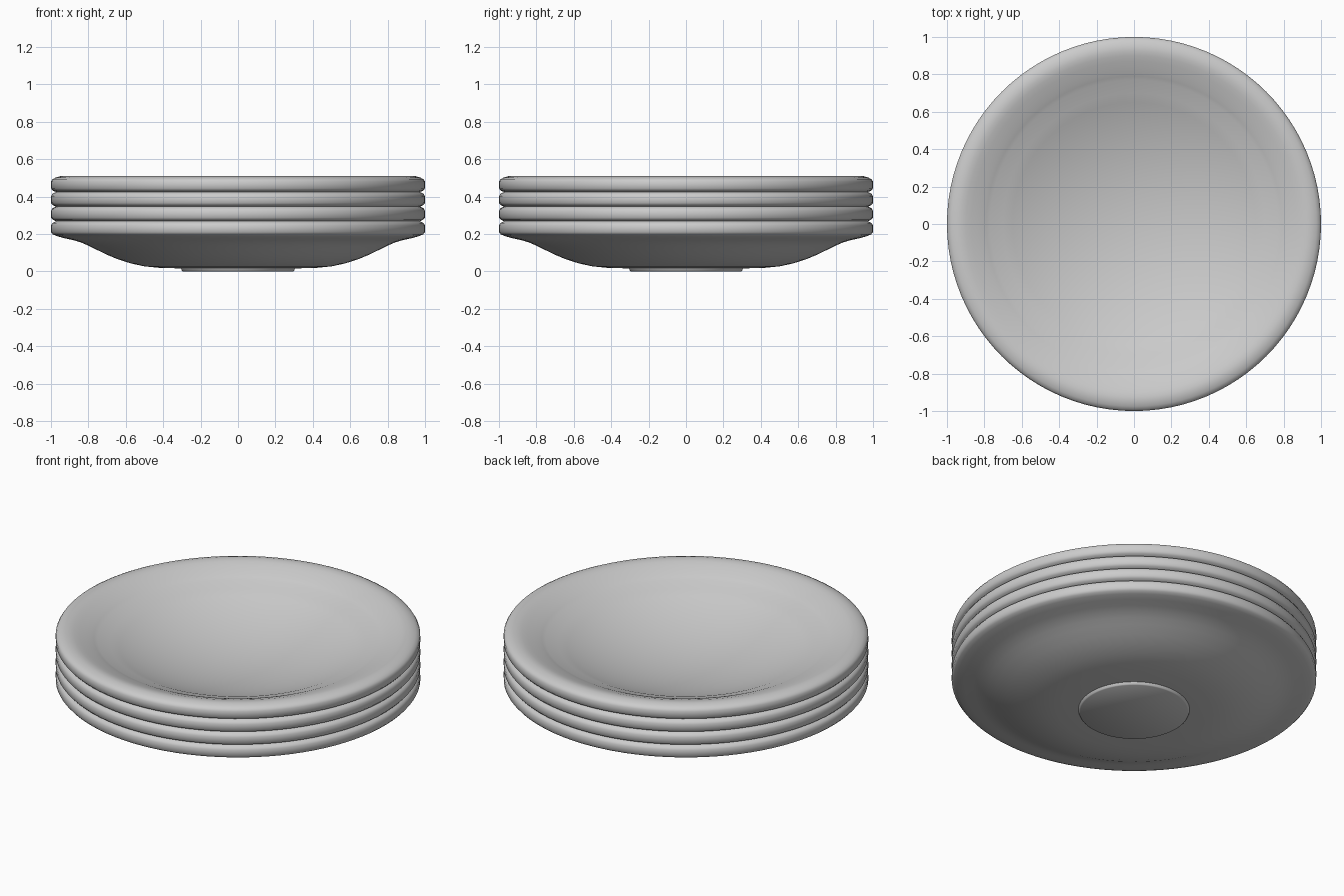
import bpy, bmesh, math

if "Cube" in bpy.data.objects:
    bpy.data.objects.remove(bpy.data.objects["Cube"])

SEGMENTS = 96
SPACING = 0.078

# Half cross-section (radius, height): foot, underside, lip, rim
profile = [(0.0, 0.0), (0.295, 0.0), (0.30, 0.004), (0.305, 0.016), (0.42, 0.019),
           (0.50, 0.027), (0.57, 0.042), (0.64, 0.064), (0.70, 0.089),
           (0.76, 0.118), (0.80, 0.138), (0.84, 0.155), (0.88, 0.167),
           (0.93, 0.178), (0.97, 0.189), (0.99, 0.198), (1.0, 0.210),
           (1.0, 0.246), (0.992, 0.259), (0.975, 0.268), (0.95, 0.275),
           (0.925, 0.275), (0.90, 0.270), (0.87, 0.260), (0.84, 0.249),
           (0.81, 0.237), (0.79, 0.228), (0.77, 0.218)]
# Shallow bowl from the rim crease down to the centre
for i in range(14, -1, -1):
    r = 0.05 * i
    profile.append((r, 0.05 + 0.285 * r * r + (0.008 * (r / 0.7) ** 4)))


def make_plate_mesh():
    bm = bmesh.new()
    verts = [bm.verts.new((r, 0, z)) for r, z in profile]
    edges = [bm.edges.new(pair) for pair in zip(verts, verts[1:])]
    bmesh.ops.spin(bm, geom=verts + edges, cent=(0, 0, 0), axis=(0, 0, 1),
                   angle=math.tau, steps=SEGMENTS, use_duplicate=False)
    bmesh.ops.remove_doubles(bm, verts=bm.verts, dist=0.0005)
    bmesh.ops.recalc_face_normals(bm, faces=bm.faces)
    mesh = bpy.data.meshes.new("plate")
    bm.to_mesh(mesh)
    bm.free()
    return mesh


# Stack of four nested plates
for n in range(4):
    plate = bpy.data.objects.new(f"plate_{n + 1}", make_plate_mesh())
    plate.location.z = n * SPACING
    bpy.context.collection.objects.link(plate)
    plate.select_set(True)
    bpy.context.view_layer.objects.active = plate

bpy.ops.object.shade_smooth_by_angle(angle=math.radians(40))
